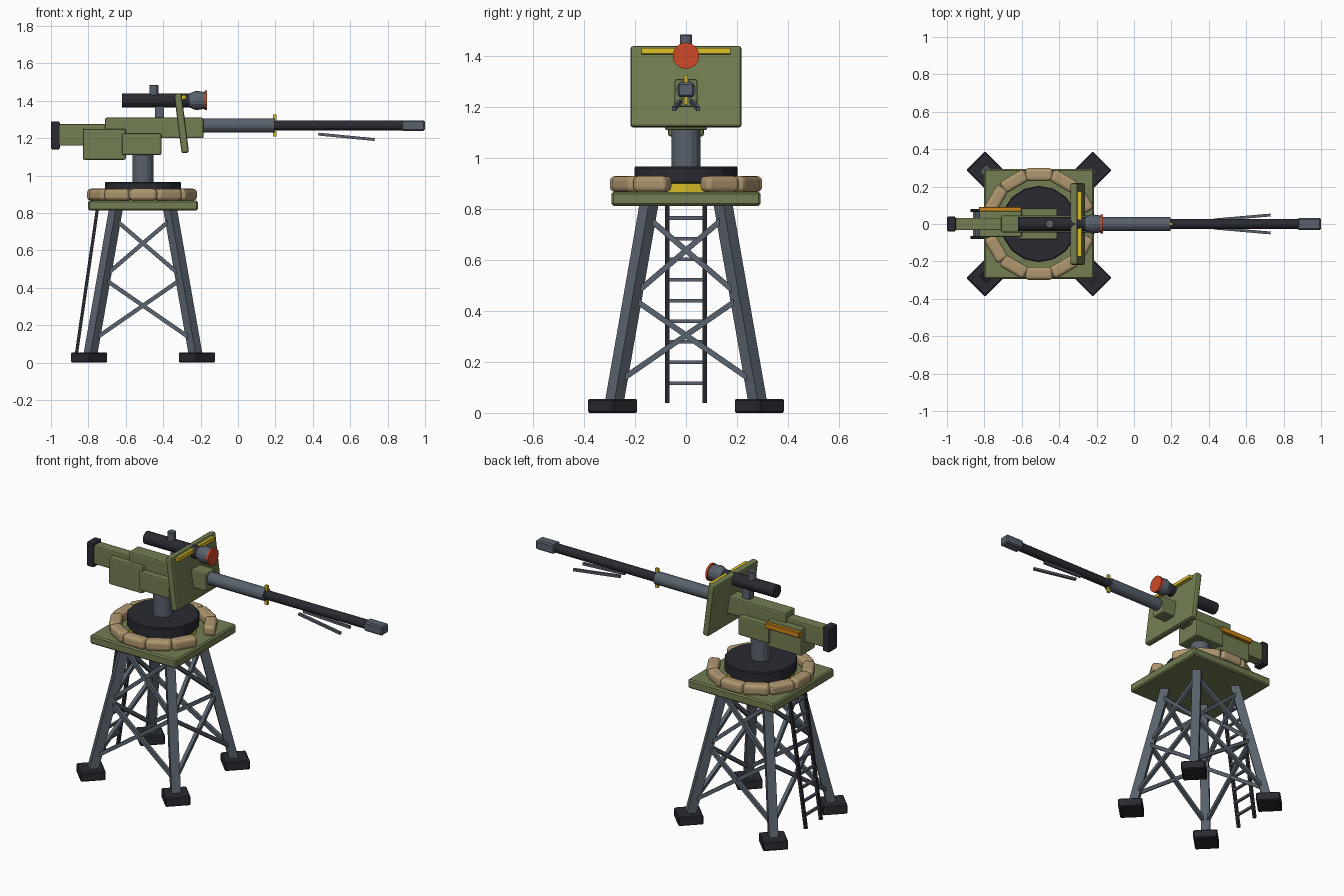
import bpy, bmesh, math
from mathutils import Vector, Matrix

if "Cube" in bpy.data.objects:
    bpy.data.objects.remove(bpy.data.objects["Cube"])


def mat(name, col):
    m = bpy.data.materials.new(name)
    m.diffuse_color = (*col, 1)
    m.use_nodes = True
    m.node_tree.nodes["Principled BSDF"].inputs["Base Color"].default_value = m.diffuse_color
    return m


GREEN = mat("olive_green", (0.17, 0.21, 0.085))
STEEL = mat("blue_grey_steel", (0.098, 0.12, 0.15))
DARK = mat("dark_gunmetal", (0.023, 0.024, 0.032))
SAND = mat("sandbag_tan", (0.43, 0.31, 0.16))
YELLOW = mat("warning_yellow", (0.67, 0.50, 0.02))
ORANGE = mat("ammo_orange", (0.60, 0.24, 0.01))
RED = mat("lens_red", (0.62, 0.065, 0.02))

CX = -0.508          # tower axis
GZ = 1.268           # barrel height


def finish(bm, name, m, matrix, bevel=0, seg=2):
    if bevel:
        bmesh.ops.bevel(bm, geom=bm.edges[:], offset=bevel, segments=seg,
                        profile=0.5, affect='EDGES')
    me = bpy.data.meshes.new(name)
    bm.to_mesh(me)
    bm.free()
    me.materials.append(m)
    ob = bpy.data.objects.new(name, me)
    ob.matrix_world = matrix
    bpy.context.collection.objects.link(ob)
    return ob


def block(name, m, size, matrix, bevel=0, seg=2):
    bm = bmesh.new()
    bmesh.ops.create_cube(bm, size=1)
    bmesh.ops.scale(bm, vec=size, verts=bm.verts[:])
    return finish(bm, name, m, matrix, bevel, seg)


def box(name, m, x, y, z, bevel=0.0, seg=2):
    """Box from (min, max) pairs."""
    size = [b - a for a, b in (x, y, z)]
    mid = [(a + b) / 2 for a, b in (x, y, z)]
    return block(name, m, size, Matrix.Translation(mid), bevel, seg)


def frame(a, b, hint):
    z = (b - a).normalized()
    x = (hint - z * hint.dot(z)).normalized()
    y = z.cross(x)
    r = Matrix((x, y, z)).transposed().to_4x4()
    return Matrix.Translation((a + b) / 2) @ r


def beam(name, m, a, b, w, hint=(0, 0, 1)):
    """Square bar between two points, one side facing hint."""
    a, b = Vector(a), Vector(b)
    return block(name, m, (w, w, (b - a).length), frame(a, b, Vector(hint)))


def tube(name, m, a, b, r1, r2=None, sides=16, bevel=0):
    """Cylinder or cone between two points."""
    a, b = Vector(a), Vector(b)
    hint = Vector((0, 0, 1)) if abs((b - a).normalized().z) < 0.9 else Vector((1, 0, 0))
    bm = bmesh.new()
    bmesh.ops.create_cone(bm, cap_ends=True, segments=sides, radius1=r1,
                          radius2=r1 if r2 is None else r2, depth=(b - a).length)
    return finish(bm, name, m, frame(a, b, hint), bevel, 1)


# --- tower: feet and splayed legs
def off(z):
    """Leg offset from the tower axis at height z."""
    return 0.280 + (0.147 - 0.280) * (z - 0.05) / 0.76


for sx in (-1, 1):
    for sy in (-1, 1):
        c = Matrix.Translation((CX + sx * 0.288, sy * 0.288, 0.0275))
        block("foot", DARK, (0.142, 0.142, 0.055),
              c @ Matrix.Rotation(math.pi / 4, 4, 'Z'), 0.006, 1)
        lo, hi = off(0.03), off(0.82)
        beam("leg", STEEL, (CX + sx * lo, sy * lo, 0.03),
             (CX + sx * hi, sy * hi, 0.82), 0.052, (sx, sy, 0))

# cross braces on all four sides
for k in range(4):
    rot = Matrix.Translation((CX, 0, 0)) @ Matrix.Rotation(k * math.pi / 2, 4, 'Z')
    n = rot.to_3x3() @ Vector((0, -1, 0))
    for z0, z1 in ((0.12, 0.45), (0.46, 0.77)):
        for s in (-1, 1):
            a = rot @ Vector((-s * off(z0), -off(z0), z0))
            b = rot @ Vector((s * off(z1), -off(z1), z1))
            beam("cross_brace", STEEL, a, b, 0.022, n)

# ladder on the rear side
LB, LT = Vector((-0.865, 0, 0.04)), Vector((-0.752, 0, 0.82))
for s in (-1, 1):
    d = Vector((0, s * 0.073, 0))
    beam("ladder_rail", DARK, LB + d, LT + d, 0.017, (1, 0, 0))
for i in range(9):
    p = LB.lerp(LT, (0.117 + i * 0.081 - 0.04) / 0.78)
    beam("ladder_rung", STEEL, p - Vector((0, 0.073, 0)), p + Vector((0, 0.073, 0)), 0.014)

# --- platform, turntable, sandbags
box("platform", GREEN, (CX - 0.293, CX + 0.293), (-0.293, 0.293), (0.813, 0.867), 0.008, 1)
tube("turntable_stripe", YELLOW, (CX, 0, 0.86), (CX, 0, 0.905), 0.19)
tube("turntable", DARK, (CX, 0, 0.9), (CX, 0, 0.967), 0.204, bevel=0.005)
tube("pedestal", STEEL, (CX, 0, 0.96), (CX, 0, 1.13), 0.057)
for i in range(1, 12):
    m = (Matrix.Translation((CX, 0, 0.8985)) @ Matrix.Rotation(i * math.pi / 6, 4, 'Z')
         @ Matrix.Translation((0.264, 0, 0)))
    block("sandbag", SAND, (0.07, 0.148, 0.063), m, 0.02, 3)

# --- gun body
box("receiver", GREEN, (-0.71, -0.184), (-0.045, 0.045), (1.2, 1.31), 0.009)
box("cradle", GREEN, (-0.62, -0.41), (-0.083, 0.083), (1.11, 1.225), 0.009)
box("ammo_box", GREEN, (-0.83, -0.60), (-0.07, 0.07), (1.085, 1.25), 0.009)
box("ammo_strip", ORANGE, (-0.83, -0.60), (0.066, 0.09), (1.205, 1.238), 0.003, 1)
box("stock", GREEN, (-0.965, -0.69), (-0.033, 0.033), (1.16, 1.275), 0.007)
box("butt_plate", DARK, (-1.0, -0.953), (-0.04, 0.04), (1.14, 1.29), 0.008)

# barrel
tube("barrel_sleeve", STEEL, (-0.2, 0, GZ), (0.195, 0, GZ), 0.038)
tube("barrel", DARK, (0.19, 0, GZ), (0.88, 0, GZ), 0.027, sides=12)
box("muzzle", STEEL, (0.875, 1.0), (-0.032, 0.032), (1.24, 1.296), 0.007, 1)
box("range_marker", YELLOW, (0.186, 0.206), (-0.008, 0.008), (1.21, 1.327))
for s in (-1, 1):
    beam("bipod_leg", STEEL, (0.43, s * 0.022, 1.222), (0.73, s * 0.048, 1.193), 0.015)

# tilted shield with a yellow bar
tilt = Matrix.Translation((-0.302, 0, 1.28)) @ Matrix.Rotation(math.radians(-7.3), 4, 'Y')
block("shield", GREEN, (0.04, 0.436, 0.32), tilt, 0.011)
block("shield_bar", YELLOW, (0.022, 0.35, 0.022),
      tilt @ Matrix.Translation((0.03, 0, 0.137)))

# scope and lamp
SZ = 1.402
box("scope_mount", STEEL, (-0.445, -0.395), (-0.02, 0.02), (1.3, 1.38))
tube("scope_tube", DARK, (-0.62, 0, SZ), (-0.24, 0, SZ), 0.038)
tube("scope_knob", STEEL, (-0.45, 0, 1.42), (-0.45, 0, 1.485), 0.025, bevel=0.004)
tube("lamp_cone", STEEL, (-0.258, 0, SZ), (-0.225, 0, SZ), 0.038, 0.052)
tube("lamp_housing", STEEL, (-0.225, 0, SZ), (-0.178, 0, SZ), 0.052, 0.045)
tube("lamp_lens", RED, (-0.18, 0, SZ), (-0.167, 0, SZ), 0.052)
